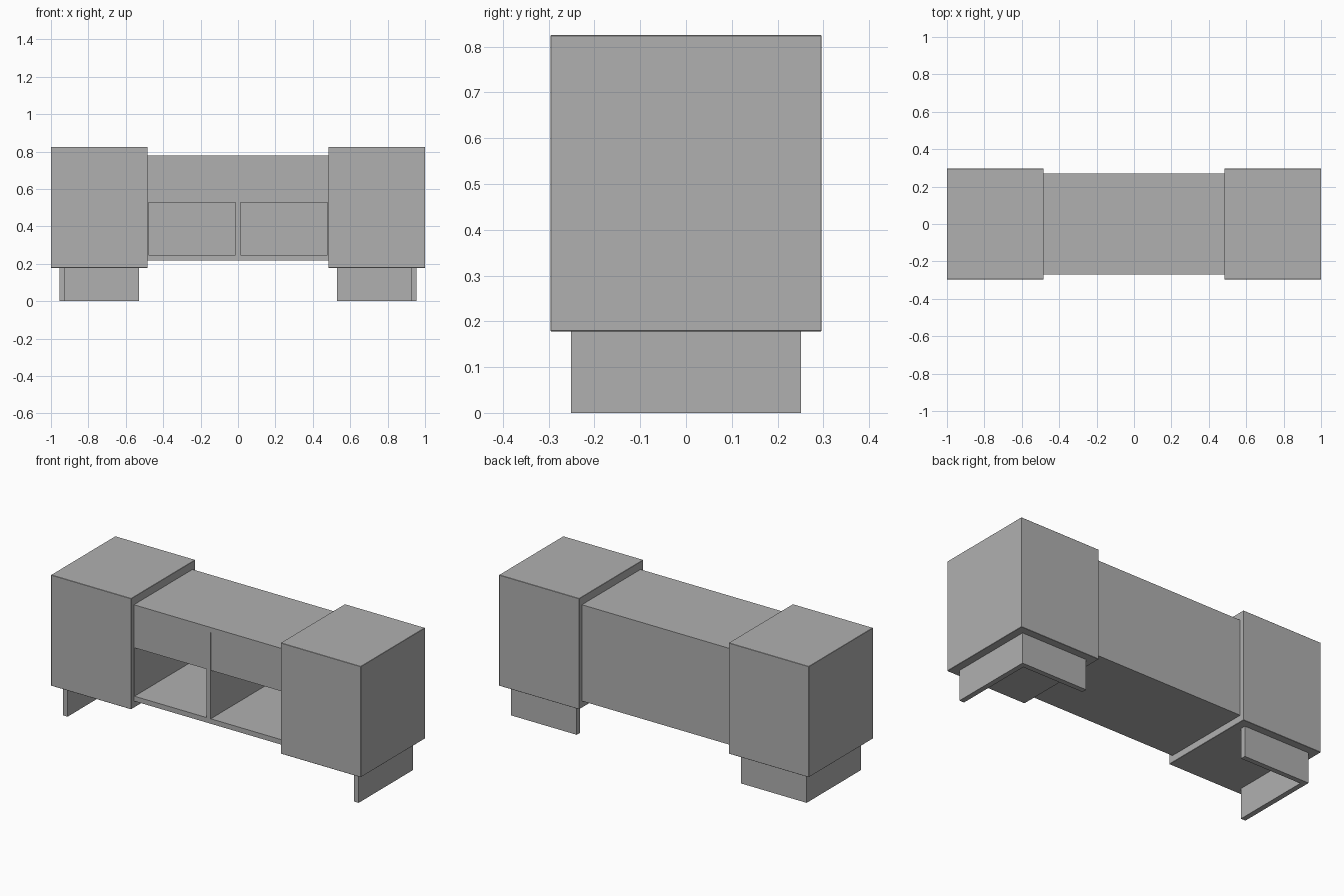
import bpy

if "Cube" in bpy.data.objects:
    bpy.data.objects.remove(bpy.data.objects["Cube"])

# Dark grey finish shared by every part
finish = bpy.data.materials.new("dark_grey")
finish.diffuse_color = (0.435, 0.435, 0.435, 1.0)
finish.use_nodes = True
finish.node_tree.nodes["Principled BSDF"].inputs["Base Color"].default_value = finish.diffuse_color


def box(name, x, y, z, bevel=0.0):
    """Box from (min, max) ranges on each axis."""
    bpy.ops.mesh.primitive_cube_add(
        size=1, location=[(a + b) / 2 for a, b in (x, y, z)])
    ob = bpy.context.object
    ob.name = name
    ob.scale = [b - a for a, b in (x, y, z)]
    bpy.ops.object.transform_apply(location=False, rotation=False, scale=True)
    ob.data.materials.append(finish)
    if bevel:
        m = ob.modifiers.new("edge_bevel", 'BEVEL')
        m.width = bevel
        m.segments = 1
    return ob


def span(side, a, b):
    """Mirror an x range onto the given side."""
    return tuple(sorted((side * a, side * b)))


INNER = 0.483              # inner face of the end cabinets
FRONT, BACK = -0.27, 0.27

# Centre carcass: top, bottom, back and divider
box("centre_top", (-INNER, INNER), (FRONT, BACK), (0.75, 0.779))
box("centre_bottom", (-INNER, INNER), (FRONT, BACK), (0.217, 0.246))
box("centre_back", (-INNER, INNER), (BACK - 0.02, BACK), (0.246, 0.75))
box("centre_divider", (-0.013, 0.013), (FRONT, BACK - 0.02), (0.246, 0.75))

for side, label in ((-1, "left"), (1, "right")):
    # Thin centre side panel, and drawer set back a hair above the open niche
    box(f"{label}_centre_side", span(side, 0.479, INNER),
        (FRONT, BACK - 0.02), (0.246, 0.75))
    box(f"{label}_drawer", span(side, 0.013, 0.479),
        (FRONT + 0.0015, BACK - 0.02), (0.528, 0.75))

    # Tall end cabinet
    box(f"{label}_cabinet", span(side, INNER, 1.0),
        (-0.296, 0.296), (0.178, 0.825), bevel=0.0015)

    # L-shaped foot: outer side panel and back panel
    box(f"{label}_foot_side", span(side, 0.925, 0.955),
        (-0.251, 0.251), (0.0, 0.178))
    box(f"{label}_foot_back", span(side, 0.53, 0.925),
        (0.221, 0.251), (0.0, 0.178))
